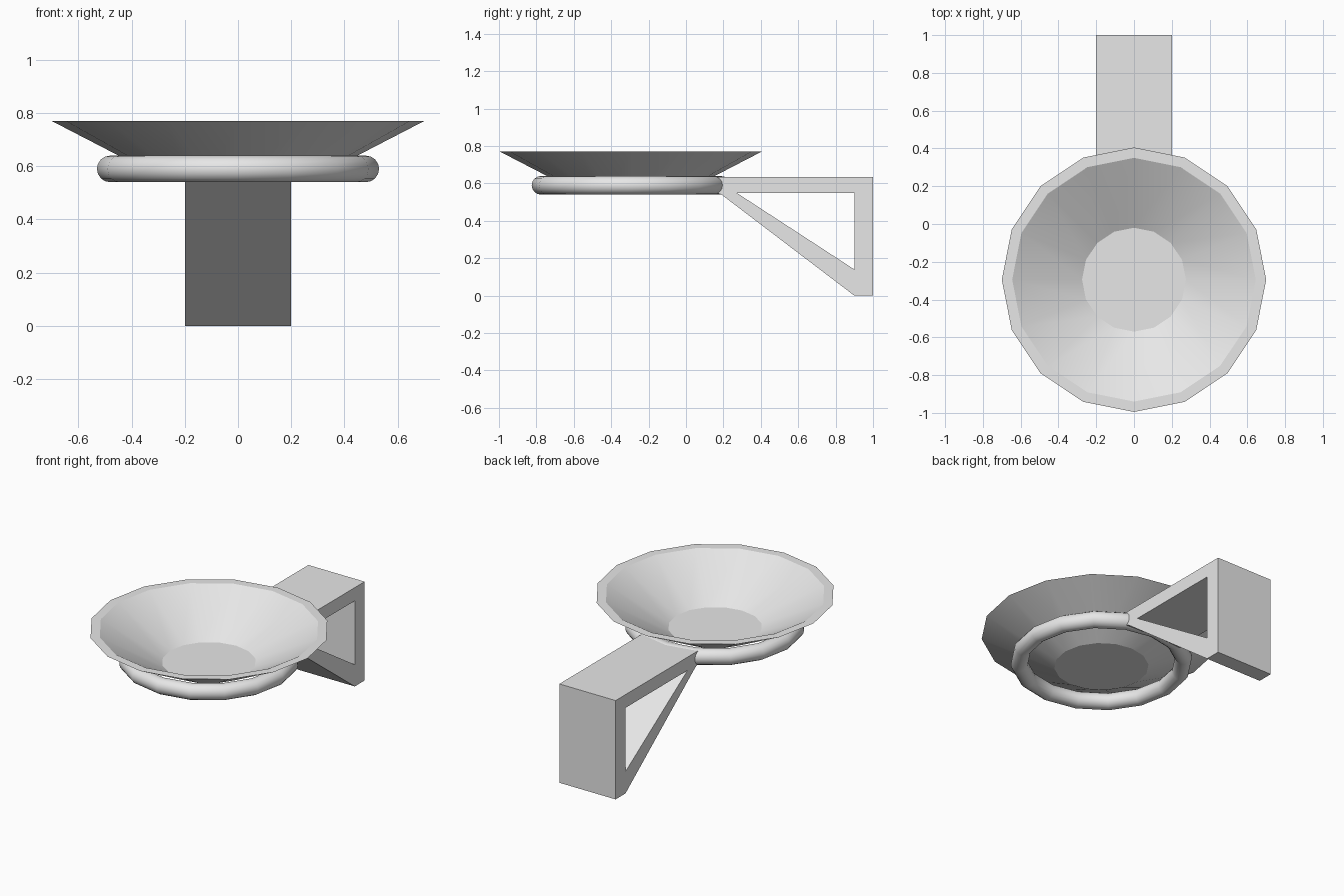
import bpy, bmesh, math

SIDES = 16
CENTRE_Y = -0.295

cube = bpy.data.objects.get("Cube")
if cube:
    bpy.data.objects.remove(cube, do_unlink=True)

grey = bpy.data.materials.new("light_grey")
grey.use_nodes = True
grey.diffuse_color = (0.8, 0.8, 0.8, 1)
grey.node_tree.nodes["Principled BSDF"].inputs["Base Color"].default_value = (0.8, 0.8, 0.8, 1)


def finish(name, bm, smooth=True):
    bmesh.ops.recalc_face_normals(bm, faces=bm.faces)
    mesh = bpy.data.meshes.new(name)
    bm.to_mesh(mesh)
    bm.free()
    mesh.materials.append(grey)
    obj = bpy.data.objects.new(name, mesh)
    bpy.context.collection.objects.link(obj)
    if smooth:
        bpy.ops.object.select_all(action="DESELECT")
        obj.select_set(True)
        bpy.context.view_layer.objects.active = obj
        bpy.ops.object.shade_smooth_by_angle(angle=math.radians(25))
    return obj


def lathe(name, profile, closed):
    """Turn (radius, z) points; an open profile gets a flat cap at each end."""
    bm = bmesh.new()
    rings = []
    for r, z in profile:
        rings.append([bm.verts.new((r * math.cos(a), CENTRE_Y + r * math.sin(a), z))
                      for a in (math.tau * i / SIDES for i in range(SIDES))])
    pairs = list(zip(rings, rings[1:]))
    if closed:
        pairs.append((rings[-1], rings[0]))
    for low, high in pairs:
        for i in range(SIDES):
            j = (i + 1) % SIDES
            bm.faces.new((low[i], low[j], high[j], high[i]))
    if not closed:
        bm.faces.new(rings[0])
        bm.faces.new(rings[-1])
    return finish(name, bm)


# Flared dish with a thin flat rim
lathe("dish", [(0.275, 0.55), (0.70, 0.77), (0.645, 0.77), (0.275, 0.56)], False)

# Round holding ring
tube = [(0.48 + 0.05 * math.cos(a), 0.59 + 0.05 * math.sin(a))
        for a in (math.tau * k / 16 for k in range(16))]
lathe("holding_ring", tube, True)

# Triangular wall bracket: outer outline and its see-through opening
outer = [(0.15, 0.635), (1.0, 0.635), (1.0, 0.0), (0.9, 0.0), (0.19, 0.54), (0.15, 0.555)]
hole = [(0.27, 0.55), (0.9, 0.55), (0.9, 0.14)]
bm = bmesh.new()
edges = []
for loop in (outer, hole):
    verts = [bm.verts.new((-0.2, y, z)) for y, z in loop]
    edges += [bm.edges.new((v, verts[(i + 1) % len(verts)])) for i, v in enumerate(verts)]
bmesh.ops.triangle_fill(bm, use_beauty=True, use_dissolve=False, edges=edges)
side = bmesh.ops.extrude_face_region(bm, geom=bm.faces[:], use_keep_orig=True)
bmesh.ops.translate(bm, vec=(0.4, 0, 0),
                    verts=[g for g in side["geom"] if isinstance(g, bmesh.types.BMVert)])
finish("wall_bracket", bm, smooth=False)
